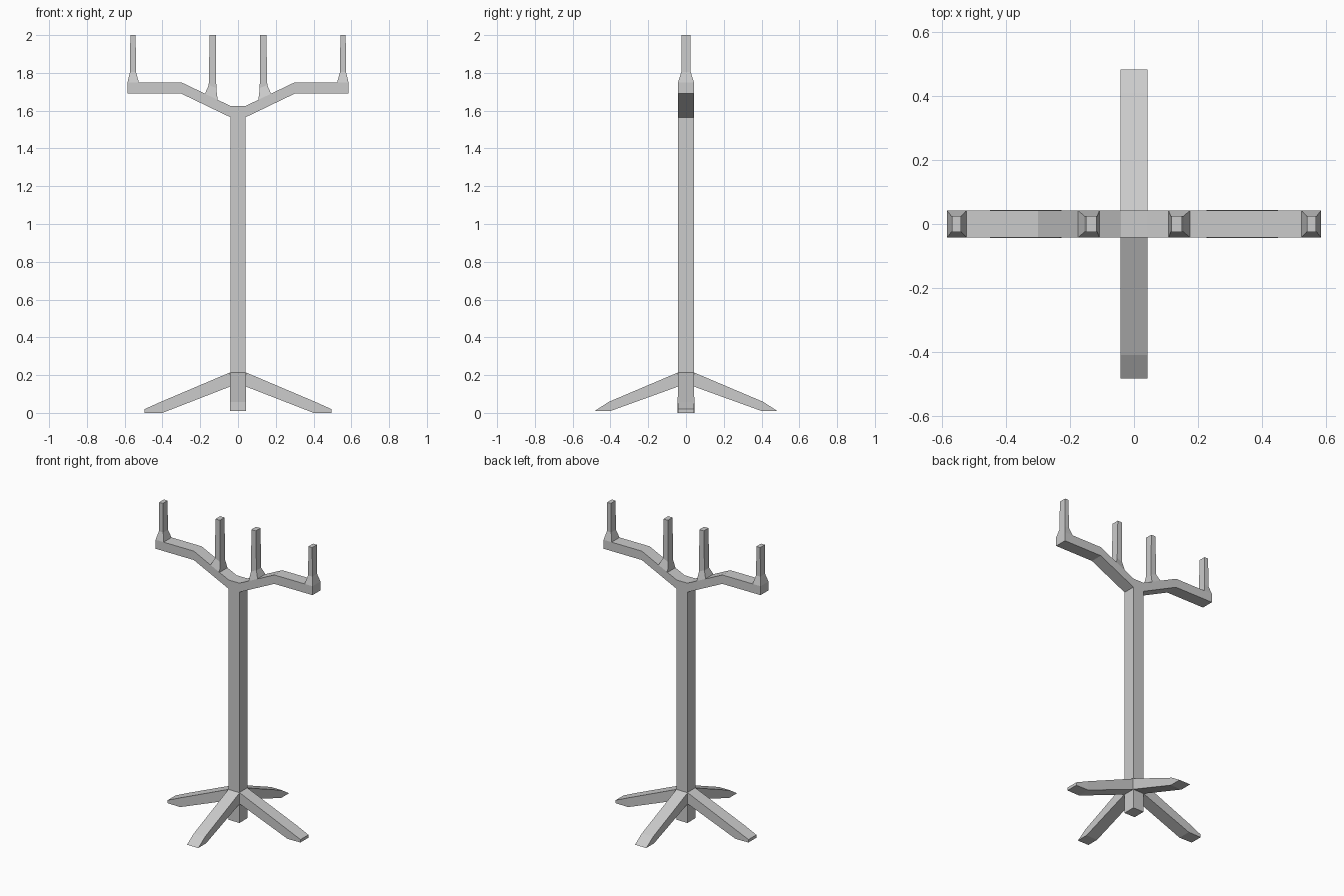
import bpy, bmesh
from mathutils import Matrix, Vector
from math import pi

if "Cube" in bpy.data.objects:
    bpy.data.objects.remove(bpy.data.objects["Cube"])

W = 0.042  # half depth shared by post, arms and legs


def make_object(name, bm):
    bmesh.ops.recalc_face_normals(bm, faces=bm.faces)
    mesh = bpy.data.meshes.new(name)
    bm.to_mesh(mesh)
    bm.free()
    obj = bpy.data.objects.new(name, mesh)
    bpy.context.collection.objects.link(obj)
    return obj


def loft(name, rings):
    """Four-sided tube through a list of rings, capped at both ends."""
    bm = bmesh.new()
    loops = [[bm.verts.new(p) for p in ring] for ring in rings]
    for a, b in zip(loops, loops[1:]):
        for i in range(4):
            j = (i + 1) % 4
            bm.faces.new((a[i], a[j], b[j], b[i]))
    bm.faces.new(loops[0])
    bm.faces.new(loops[-1])
    return make_object(name, bm)


def section(x0, z0, x1, z1, d):
    """Ring spanning two profile points (x, z), with half depth d in y."""
    return [(x0, -d, z0), (x1, -d, z1), (x1, d, z1), (x0, d, z0)]


def mirror_x(obj):
    obj.modifiers.new("mirror", 'MIRROR').use_axis[0] = True
    obj.modifiers["mirror"].use_clip = True


# Square post
loft("post", [section(-0.04, z, 0.04, z, W) for z in (0.01, 1.565)])

# Cranked arms, one continuous beam
upper = [(0.04, 1.625), (0.30, 1.75), (0.585, 1.75)]
lower = [(0.04, 1.565), (0.30, 1.69), (0.585, 1.69)]
right = [(*u, *l) for u, l in zip(upper, lower)]
left = [(-a, b, -c, d) for a, b, c, d in reversed(right)]
loft("arms", [section(*s, W) for s in left + right])

# Upright prongs with flared bases
outer = loft("outer_prongs", [section(0.525, 1.75, 0.585, 1.75, W),
                              section(0.54, 1.805, 0.572, 1.805, 0.025),
                              section(0.542, 2.0, 0.57, 2.0, 0.025)])
inner = loft("inner_prongs", [section(0.108, 1.657, 0.175, 1.69, W),
                              section(0.115, 1.72, 0.155, 1.735, 0.025),
                              section(0.117, 2.0, 0.15, 2.0, 0.025)])
mirror_x(outer)
mirror_x(inner)

# Four splayed legs; the sideways pair is a little longer with blunt tips
for i, name in enumerate(("right_leg", "back_leg", "left_leg", "front_leg")):
    if i % 2:
        end = [section(0.40, 0.01, 0.41, 0.058, W),
               section(0.40, 0.01, 0.483, 0.01, W)]
    else:
        end = [section(0.40, 0.0, 0.41, 0.058, W + 0.002),
               section(0.495, 0.0, 0.495, 0.02, W)]
    leg = loft(name, [section(0.04, 0.14, 0.04, 0.215, W)] + end)
    leg.data.transform(Matrix.Rotation(i * pi / 2, 4, 'Z'))
